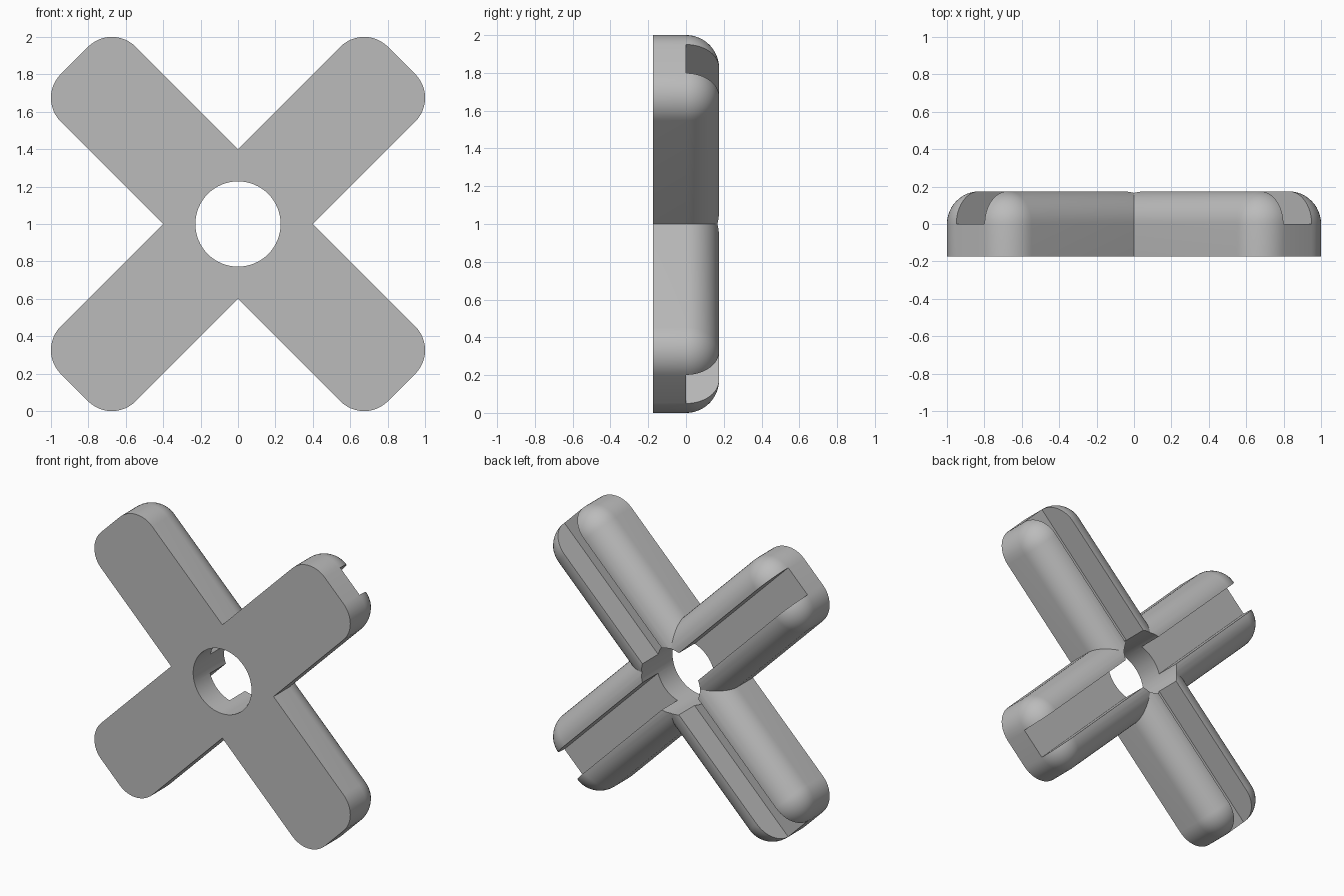
import bpy, bmesh
from math import sin, cos, pi, radians
from mathutils import Matrix

if "Cube" in bpy.data.objects:
    bpy.data.objects.remove(bpy.data.objects["Cube"], do_unlink=True)

HALF_LEN, HALF_WID = 1.237, 0.283   # arm reach and half width
DEPTH, CORNER = 0.175, 0.18         # half depth (also back fillet), corner radius
SLOT, HOLE = 0.107, 0.228           # slot half width, hub hole radius
CENTRE = Matrix.Translation((0, 0, 1))

grey = bpy.data.materials.new("light_grey")
grey.use_nodes = True
grey.diffuse_color = (0.5, 0.5, 0.5, 1)
grey.node_tree.nodes["Principled BSDF"].inputs["Base Color"].default_value = (0.5, 0.5, 0.5, 1)


def to_object(name, bm, angle=0):
    bmesh.ops.recalc_face_normals(bm, faces=bm.faces)
    bm.transform(CENTRE @ Matrix.Rotation(radians(angle), 4, 'Y'))
    mesh = bpy.data.meshes.new(name)
    bm.to_mesh(mesh)
    bm.free()
    mesh.materials.append(grey)
    ob = bpy.data.objects.new(name, mesh)
    bpy.context.collection.objects.link(ob)
    return ob


def ring(bm, inset, y, steps=12):
    """Rounded rectangle in the XZ plane, shrunk by inset."""
    verts = []
    r = CORNER - inset
    for q, (sx, sz) in enumerate([(1, 1), (-1, 1), (-1, -1), (1, -1)]):
        for i in range(steps + 1):
            a = (q + i / steps) * pi / 2
            verts.append(bm.verts.new((sx * (HALF_LEN - CORNER) + r * cos(a), y,
                                       sz * (HALF_WID - CORNER) + r * sin(a))))
    return verts


def bar(name, angle, steps=12):
    """Flat-fronted bar whose back edges are rounded over."""
    bm = bmesh.new()
    rings = [ring(bm, 0, -DEPTH)]
    for i in range(steps + 1):
        t = i / steps * pi / 2
        rings.append(ring(bm, DEPTH * (1 - cos(t)), DEPTH * sin(t)))
    for a, b in zip(rings, rings[1:]):
        for i in range(len(a)):
            j = (i + 1) % len(a)
            bm.faces.new((a[i], a[j], b[j], b[i]))
    bm.faces.new(rings[0])
    bm.faces.new(rings[-1])
    return to_object(name, bm, angle)


def slot_cutter(name, angle):
    bm = bmesh.new()
    bmesh.ops.create_cube(bm, size=1)
    bm.transform(Matrix.Translation((0, 0.25, 0)) @ Matrix.Diagonal((3, 0.5, 2 * SLOT, 1)))
    return to_object(name, bm, angle)


def hole_cutter(name):
    bm = bmesh.new()
    bmesh.ops.create_cone(bm, cap_ends=True, segments=64, radius1=HOLE, radius2=HOLE, depth=2)
    bm.transform(Matrix.Rotation(pi / 2, 4, 'X'))
    return to_object(name, bm)


def combine(target, tool, operation):
    mod = target.modifiers.new(operation.lower(), 'BOOLEAN')
    mod.operation, mod.solver, mod.object = operation, 'EXACT', tool
    bpy.context.view_layer.objects.active = target
    bpy.ops.object.modifier_apply(modifier=mod.name)
    bpy.data.objects.remove(tool, do_unlink=True)


# Two crossing bars, hub hole, and a slot along the back of each bar
cross = bar("slotted_cross", 45)
combine(cross, bar("second_bar", -45), 'UNION')
combine(cross, hole_cutter("hub_hole"), 'DIFFERENCE')
for angle in (45, -45):
    combine(cross, slot_cutter("back_slot", angle), 'DIFFERENCE')

# Smooth fillets, sharp creases
bpy.ops.object.select_all(action='DESELECT')
cross.select_set(True)
bpy.context.view_layer.objects.active = cross
bpy.ops.object.shade_smooth_by_angle(angle=radians(20))
